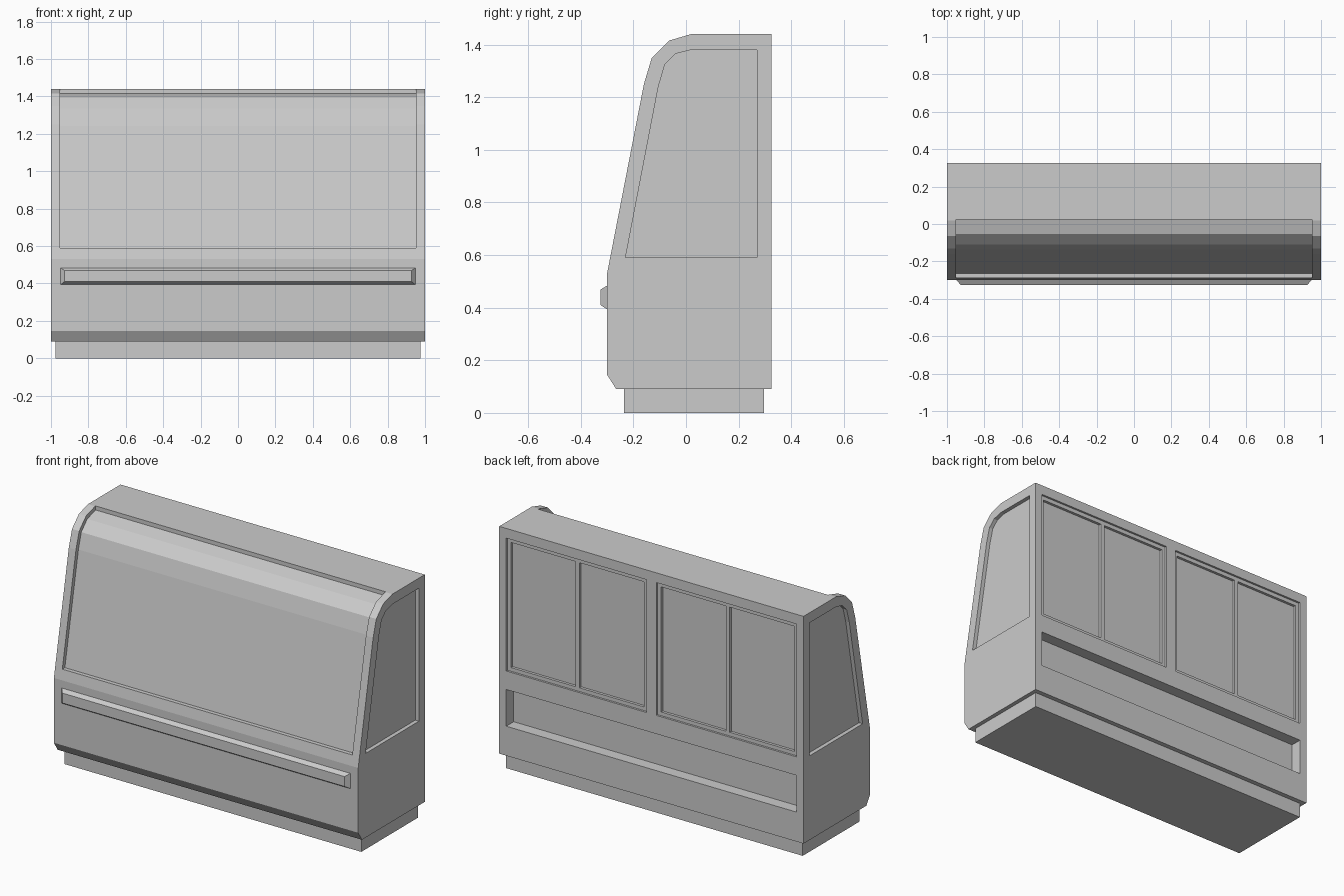
import bpy
import bmesh

if "Cube" in bpy.data.objects:
    bpy.data.objects.remove(bpy.data.objects["Cube"], do_unlink=True)

grey = bpy.data.materials.new("light_grey")
grey.use_nodes = True
grey.diffuse_color = (0.6, 0.6, 0.6, 1)
grey.node_tree.nodes["Principled BSDF"].inputs["Base Color"].default_value = (0.6, 0.6, 0.6, 1)


def extrude_profile(name, profile, x0, x1):
    """Solid made from a (y, z) outline swept along x."""
    bm = bmesh.new()
    face = bm.faces.new([bm.verts.new((x0, y, z)) for y, z in profile])
    moved = bmesh.ops.extrude_face_region(bm, geom=[face])["geom"]
    verts = [v for v in moved if isinstance(v, bmesh.types.BMVert)]
    bmesh.ops.translate(bm, verts=verts, vec=(x1 - x0, 0, 0))
    bmesh.ops.recalc_face_normals(bm, faces=bm.faces)
    mesh = bpy.data.meshes.new(name)
    bm.to_mesh(mesh)
    bm.free()
    mesh.materials.append(grey)
    obj = bpy.data.objects.new(name, mesh)
    bpy.context.collection.objects.link(obj)
    return obj


def box(name, x0, x1, y0, y1, z0, z1):
    return extrude_profile(name, [(y0, z0), (y1, z0), (y1, z1), (y0, z1)], x0, x1)


def cut(target, cutter):
    """Subtract the cutter for good, then delete it."""
    cutter.hide_render = True
    mod = target.modifiers.new("cut", "BOOLEAN")
    mod.operation = "DIFFERENCE"
    mod.solver = "EXACT"
    mod.object = cutter
    bpy.context.view_layer.objects.active = target
    bpy.ops.object.modifier_apply(modifier=mod.name)
    bpy.data.objects.remove(cutter, do_unlink=True)


# Cabinet body with sloping, rounded front
body = extrude_profile("cabinet_body", [
    (-0.265, 0.09), (0.325, 0.09), (0.325, 1.44), (0.02, 1.44), (-0.065, 1.415),
    (-0.13, 1.35), (-0.16, 1.25), (-0.3, 0.53), (-0.3, 0.145)], -1, 1)

# Sunken curved front pane
cut(body, extrude_profile("front_pane_cutter", [
    (-0.264, 0.59), (-0.137, 1.243), (-0.11, 1.336), (-0.054, 1.393), (0.025, 1.416),
    (0.025, 1.6), (-0.5, 1.6), (-0.5, 0.59)], -0.953, 0.953))

# Sunken side panes and rear door bays, mirrored
side_pane = [(-0.23, 0.59), (0.27, 0.59), (0.27, 1.38), (0.02, 1.38),
             (-0.04, 1.365), (-0.08, 1.325), (-0.105, 1.24)]
for s in (-1, 1):
    cut(body, extrude_profile("side_pane_cutter", side_pane, s * 0.976, s * 1.1))
    cut(body, box("door_bay_cutter", s * 0.033, s * 0.954, 0.313, 0.4, 0.593, 1.382))
    for inner, outer in ((0.056, 0.481), (0.506, 0.931)):
        cut(body, box("door_cutter", s * inner, s * outer, 0.297, 0.4, 0.615, 1.358))

# Long rear recess below the doors
cut(body, box("rear_recess_cutter", -0.954, 0.954, 0.255, 0.4, 0.265, 0.483))

# Base plinth
box("plinth", -0.975, 0.975, -0.235, 0.297, 0, 0.095)

# Front bumper rail, its outer face tapered on every side
rail = box("bumper_rail", -0.953, 0.953, -0.325, -0.295, 0.39, 0.487)
for v in rail.data.vertices:
    if v.co.y < -0.31:
        v.co.x *= 0.973
        v.co.z += 0.02 if v.co.z < 0.43 else -0.018
